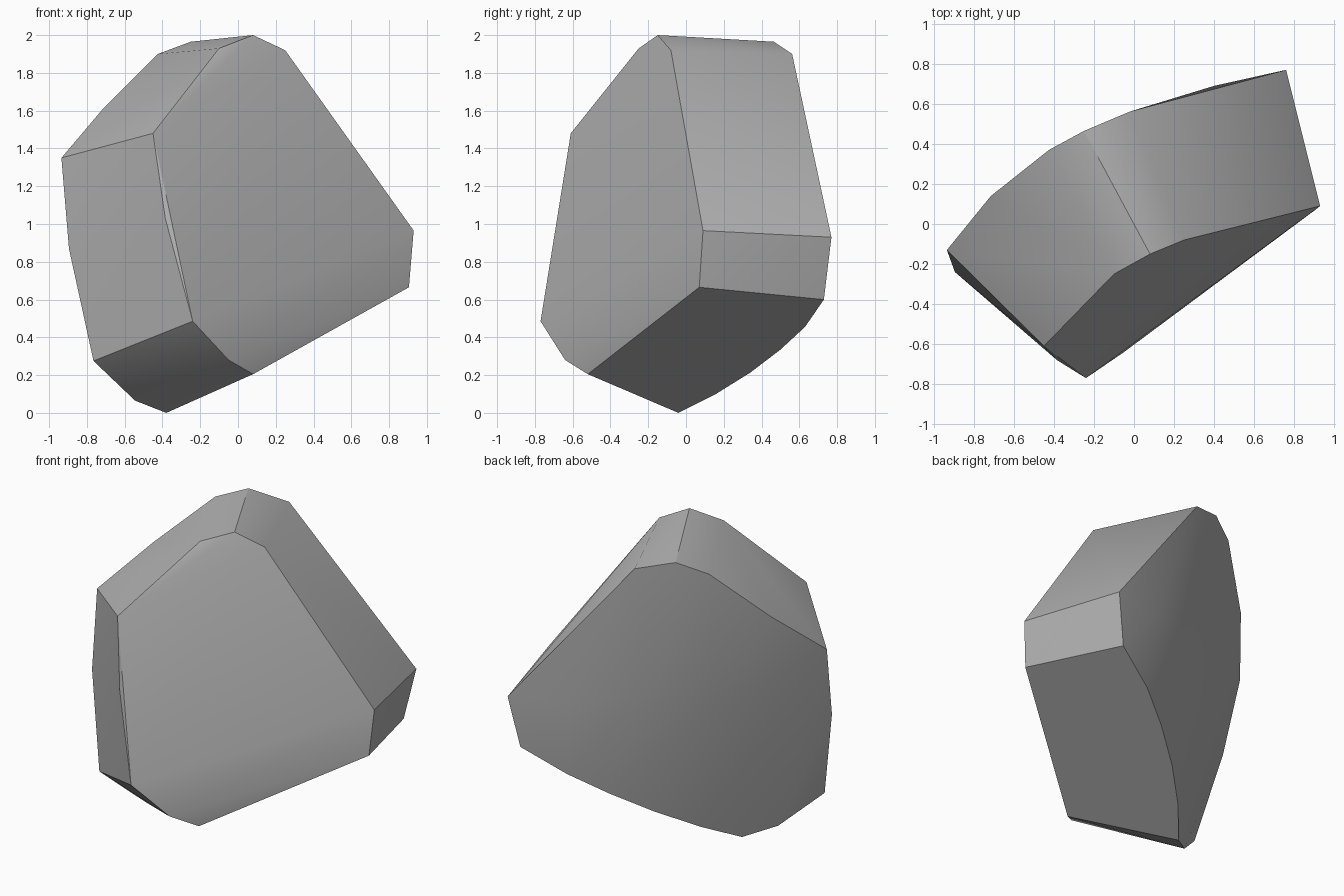
import bpy, bmesh, math

cube = bpy.data.objects.get("Cube")
if cube:
    bpy.data.objects.remove(cube, do_unlink=True)

# Outline of the broad front face, clockwise from its upper left corner
front_rim = [(-.45, -.61, 1.48), (-.10, -.25, 1.93), (.08, -.15, 2.0),
             (.25, -.08, 1.92), (.93, .09, .965), (.905, .07, .665),
             (.08, -.52, .205), (-.05, -.64, .28), (-.24, -.77, .485),
             (-.385, -.68, 1.03)]

# Outline of the back face, over the top and down the left side
back_rim = [(-.545, -.18, .065), (-.765, -.35, .275), (-.895, -.24, .87),
            (-.935, -.13, 1.35), (-.715, .14, 1.61), (-.425, .37, 1.9),
            (-.25, .465, 1.965), (-.02, .562, 1.9), (.76, .77, .93)]

# Curved lower edge of the back, lying in the slanted base plane
base_curve = [(.73, .60), (.63, .455), (.5, .335), (.34, .213), (.15, .095), (-.04, 0)]
lower_rim = [((z - .197 - .064 * y) / .512, y, z) for y, z in base_curve]

# Gentle swelling of the back face
back_bulge = [(.4, .69, .95), (-.03, .51, 1.05), (-.4, .28, 1.0)]

# Stone body as the convex skin around these corners
bm = bmesh.new()
for p in front_rim + back_rim + lower_rim + back_bulge:
    bm.verts.new(p)
bmesh.ops.convex_hull(bm, input=bm.verts[:])
bmesh.ops.delete(bm, geom=[v for v in bm.verts if not v.link_faces], context='VERTS')
bmesh.ops.dissolve_limit(bm, angle_limit=math.radians(1.5),
                         verts=bm.verts[:], edges=bm.edges[:])
bmesh.ops.recalc_face_normals(bm, faces=bm.faces[:])
mesh = bpy.data.meshes.new("rock")
bm.to_mesh(mesh)
bm.free()
rock = bpy.data.objects.new("rock", mesh)
bpy.context.collection.objects.link(rock)

# Plain grey stone
stone = bpy.data.materials.new("grey_stone")
stone.use_nodes = True
grey = (.45, .45, .45, 1)
stone.diffuse_color = grey
stone.node_tree.nodes["Principled BSDF"].inputs["Base Color"].default_value = grey
mesh.materials.append(stone)

# Smooth faces with crisp breaks
bpy.context.view_layer.objects.active = rock
rock.select_set(True)
bpy.ops.object.shade_smooth_by_angle(angle=math.radians(30))
